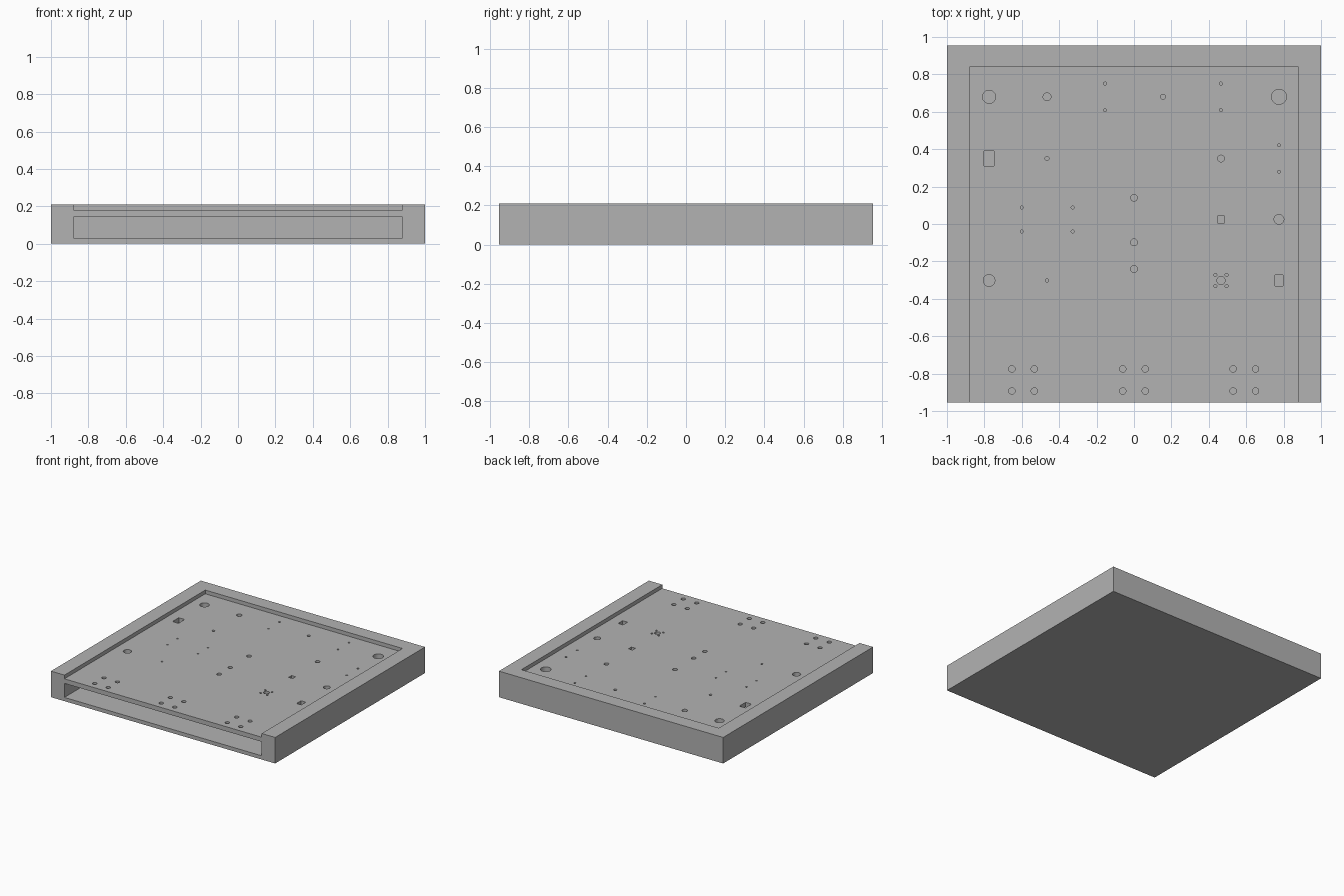
import bpy
import bmesh
from mathutils import Matrix, Vector

cube = bpy.data.objects.get("Cube")
if cube:
    bpy.data.objects.remove(cube, do_unlink=True)

# Overall sizes
HALF_WIDTH, HALF_DEPTH, HEIGHT = 1.0, 0.955, 0.21
INNER_HALF, INNER_BACK = 0.88, 0.84
FLOOR_TOP, PLATE_BOTTOM, PLATE_TOP = 0.03, 0.143, 0.18

grey = bpy.data.materials.new("plain grey")
grey.use_nodes = True
colour = (0.45, 0.45, 0.45, 1)
grey.diffuse_color = colour
grey.node_tree.nodes["Principled BSDF"].inputs["Base Color"].default_value = colour


def add_box(bm, low, high):
    low, high = Vector(low), Vector(high)
    matrix = Matrix.Translation((low + high) / 2) @ Matrix.Diagonal((*(high - low), 1))
    bmesh.ops.create_cube(bm, size=1, matrix=matrix)


def make_object(name, bm):
    mesh = bpy.data.meshes.new(name)
    bm.to_mesh(mesh)
    bm.free()
    mesh.materials.append(grey)
    obj = bpy.data.objects.new(name, mesh)
    bpy.context.collection.objects.link(obj)
    return obj


def cut(target, cutter):
    modifier = target.modifiers.new(cutter.name, "BOOLEAN")
    modifier.operation = "DIFFERENCE"
    modifier.solver = "EXACT"
    modifier.object = cutter
    cutter.hide_render = True


# Solid outer block
bm = bmesh.new()
add_box(bm, (-HALF_WIDTH, -HALF_DEPTH, 0), (HALF_WIDTH, HALF_DEPTH, HEIGHT))
body = make_object("tray_body", bm)

# Front slot and shallow top recess, both open at the front
bm = bmesh.new()
for bottom, top in ((FLOOR_TOP, PLATE_BOTTOM), (PLATE_TOP, HEIGHT + 0.1)):
    add_box(bm, (-INNER_HALF, -HALF_DEPTH - 0.1, bottom), (INNER_HALF, INNER_BACK, top))
recess_cutter = make_object("slot_and_recess_cutter", bm)

# Holes through the top plate
holes = bmesh.new()
HOLE_LOW, HOLE_HIGH = PLATE_BOTTOM - 0.03, PLATE_TOP + 0.02


def round_holes(radius, *centres):
    for x, y in centres:
        bmesh.ops.create_cone(
            holes, cap_ends=True, segments=32, radius1=radius, radius2=radius,
            depth=HOLE_HIGH - HOLE_LOW,
            matrix=Matrix.Translation((x, y, (HOLE_LOW + HOLE_HIGH) / 2)))


def square_hole(x, y, width, depth):
    add_box(holes, (x - width / 2, y - depth / 2, HOLE_LOW),
            (x + width / 2, y + depth / 2, HOLE_HIGH))


OUTER, MIDDLE, INNER = 0.775, 0.465, 0.155
BACK, UPPER, CENTRE, LOWER = 0.68, 0.35, 0.025, -0.302
PIN = 0.008

# Back row
round_holes(0.035, (-OUTER, BACK))
round_holes(0.021, (-MIDDLE, BACK))
round_holes(0.013, (INNER, BACK))
round_holes(0.04, (OUTER, BACK))

# Pairs of pin holes
for x, y in ((-INNER, BACK), (MIDDLE, BACK), (OUTER, UPPER)):
    round_holes(PIN, (x, y + 0.071), (x, y - 0.071))
for x in (-0.6, -0.328):
    round_holes(PIN, (x, 0.088), (x, -0.04))

# Middle rows
square_hole(-OUTER, UPPER, 0.053, 0.08)
round_holes(0.011, (-MIDDLE, UPPER))
round_holes(0.018, (MIDDLE, UPPER), (0, 0.14), (0, -0.098), (0, -0.24))
square_hole(MIDDLE, CENTRE, 0.036, 0.038)
round_holes(0.026, (OUTER, CENTRE))

# Lower row, with a ring of pins around one hole
round_holes(0.031, (-OUTER, LOWER))
round_holes(PIN, (-MIDDLE, LOWER))
round_holes(0.022, (MIDDLE, LOWER))
for side in (-1, 1):
    round_holes(PIN, (MIDDLE + side * 0.03, LOWER + 0.03),
                (MIDDLE + side * 0.03, LOWER - 0.03))
square_hole(OUTER, LOWER, 0.043, 0.058)

# Three groups of four along the front edge
for group in (-0.593, 0, 0.59):
    for side in (-0.06, 0.06):
        round_holes(0.017, (group + side, -0.775), (group + side, -0.893))
hole_cutter = make_object("hole_cutter", holes)

# Cut everything, then keep only the finished body
cut(body, recess_cutter)
cut(body, hole_cutter)
evaluated = body.evaluated_get(bpy.context.evaluated_depsgraph_get())
finished = bpy.data.meshes.new_from_object(evaluated)
body.modifiers.clear()
body.data = finished
for cutter in (recess_cutter, hole_cutter):
    bpy.data.objects.remove(cutter, do_unlink=True)
